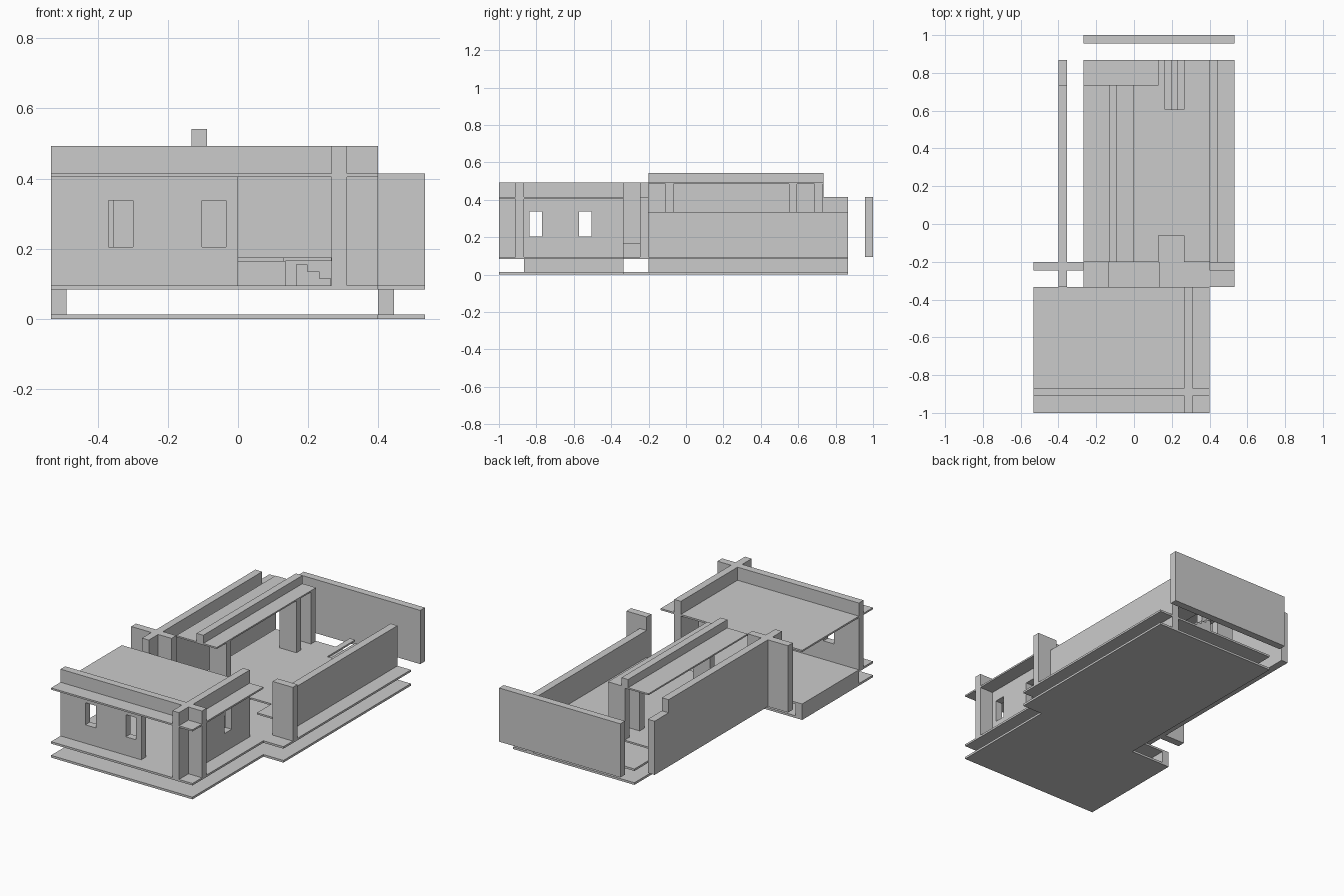
import bpy, bmesh
from mathutils import Vector

if "Cube" in bpy.data.objects:
    bpy.data.objects.remove(bpy.data.objects["Cube"])


def prism(name, outline, lo, hi, axis='z'):
    """Extrude a flat outline from lo to hi along z, or along y for (x, z) outlines."""
    place = (lambda a, b, c: (a, b, c)) if axis == 'z' else (lambda a, b, c: (a, c, b))
    bm = bmesh.new()
    face = bm.faces.new([bm.verts.new(place(a, b, lo)) for a, b in outline])
    ext = bmesh.ops.extrude_face_region(bm, geom=[face])
    verts = [g for g in ext['geom'] if isinstance(g, bmesh.types.BMVert)]
    bmesh.ops.translate(bm, verts=verts, vec=Vector(place(0, 0, hi - lo)))
    bmesh.ops.recalc_face_normals(bm, faces=bm.faces)
    mesh = bpy.data.meshes.new(name)
    bm.to_mesh(mesh)
    bm.free()
    ob = bpy.data.objects.new(name, mesh)
    bpy.context.collection.objects.link(ob)
    return ob


def box(name, x0, x1, y0, y1, z0, z1):
    return prism(name, [(x0, y0), (x1, y0), (x1, y1), (x0, y1)], z0, z1)


def cut(ob, *bounds):
    cutter = box(ob.name + "_window_cutter", *bounds)
    cutter.hide_render = True
    cutter.hide_viewport = True
    mod = ob.modifiers.new("window", 'BOOLEAN')
    mod.operation = 'DIFFERENCE'
    mod.solver = 'EXACT'
    mod.object = cutter


F = 0.095      # top of the lower floor slab
T = 0.493      # top of the tall walls
M = 0.415      # top of the medium walls

# Two stacked ground slabs sharing one outline
plan = [(-.533, -1), (.4, -1), (.4, -.333), (.533, -.333), (.533, .867),
        (-.267, .867), (-.267, -.333), (-.533, -.333)]
prism("ground_slab", plan, 0, .013)
prism("floor_slab", plan, .083, F)

# Supports between the slabs
box("left_support", -.533, -.489, -.867, -.333, .013, .083)
box("right_support", .4, .445, -.2, .867, .013, .083)

# Front room: street wall with wide opening, side wall, roof
front = prism("front_wall", [(-.533, F), (0, F), (0, .405), (.267, .405), (.267, F),
                             (.4, F), (.4, T), (-.533, T)], -.911, -.867, 'y')
for x0, x1 in ((-.369, -.3), (-.102, -.034)):
    cut(front, x0, x1, -1, -.8, .205, .337)
side = box("front_room_side_wall", .267, .311, -1, -.333, F, T)
for y0, y1 in ((-.838, -.77), (-.572, -.504)):
    cut(side, .2, .4, y0, y1, .205, .337)
box("front_room_roof", -.533, .4, -1, -.333, .405, M)

# Raised main floor with an entry notch, a stairwell and a rear recess
prism("raised_floor", [(-.267, -.2), (.13, -.2), (.13, -.062), (.265, -.062), (.265, -.2),
                       (.4, -.2), (.4, .867), (.265, .867), (.265, .605), (.165, .605),
                       (.165, .867), (.13, .867), (.13, .735), (-.267, .735)], .165, .175)
box("passage_step", -.135, .135, -.333, -.2, F, .165)

# Rear stair, descending to the right
prism("rear_stair", [(.165, F), (.265, F), (.265, .115), (.232, .115), (.232, .135),
                     (.198, .135), (.198, .155), (.165, .155)], .605, .867, 'y')

# Long left wall with crossing arm and lower rear end
box("left_wall", -.4, -.355, -.333, .735, F, T)
box("left_wall_rear_end", -.4, -.355, .735, .867, F, M)
box("left_cross_wall", -.533, -.267, -.245, -.2, F, T)

# Right wall with taller return
box("right_wall", .4, .445, -.2, .867, F, .335)
box("right_wall_return", .4, .533, -.245, -.2, F, M)

# Main roof, ridge beam and piers
box("main_roof", -.267, 0, -.2, .735, .484, T)
box("roof_beam", -.133, -.089, -.2, .735, T, .542)
for i, (y0, y1) in enumerate(((-.11, -.067), (.55, .593), (.687, .732))):
    box(f"roof_pier_{i + 1}", -.11, 0, y0, y1, .175, .484)

# Freestanding rear screen
box("rear_screen", -.267, .533, .956, 1, F, M)
